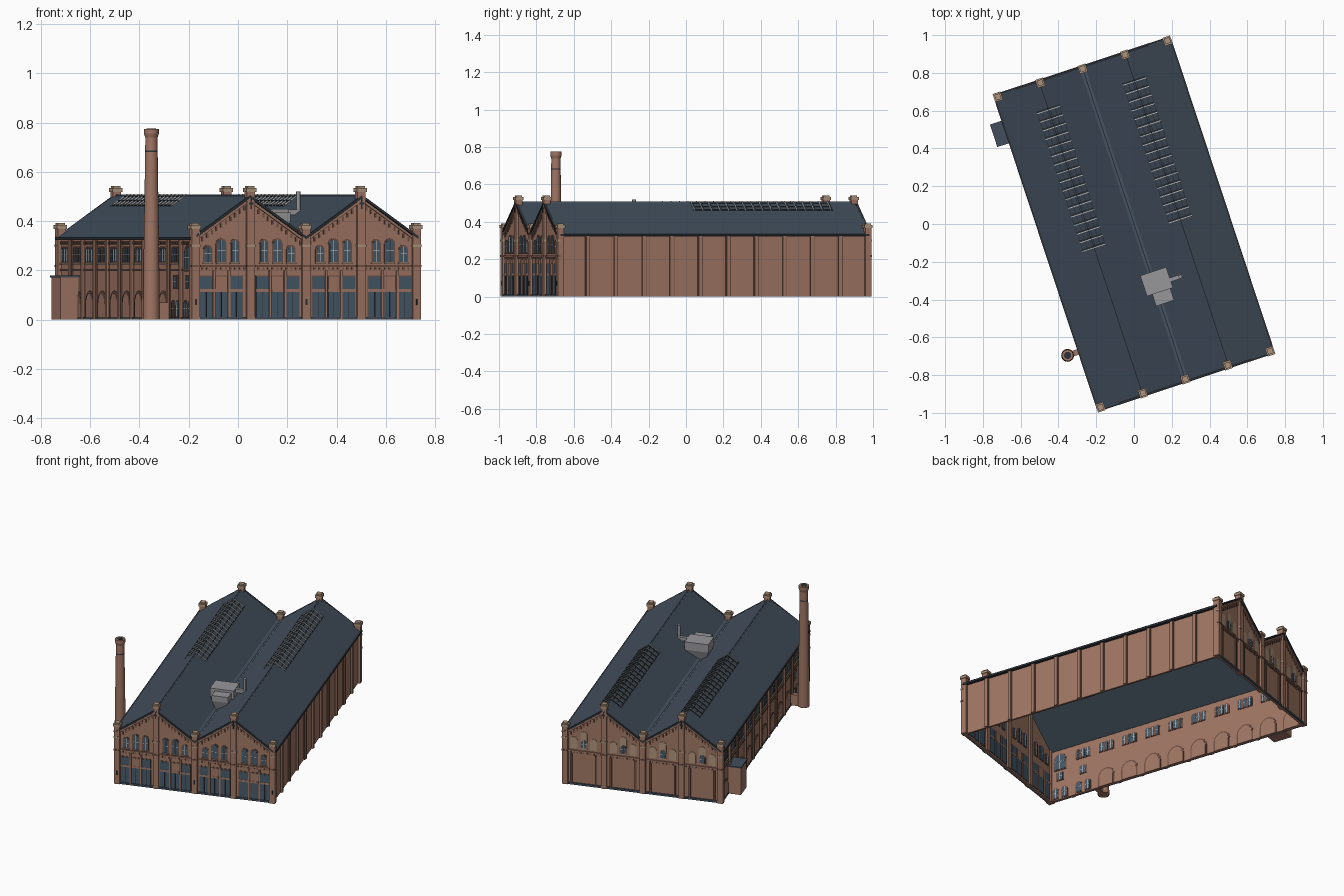
import bpy, bmesh, math
from mathutils import Matrix, Vector

if "Cube" in bpy.data.objects:
    bpy.data.objects.remove(bpy.data.objects["Cube"])

W, L, T = 0.475, 0.87, 0.012          # half width, half length, wall thickness
EAVE, RIDGE, RX = 0.33, 0.497, 0.24   # roof heights and ridge offset
TURN = Matrix.Rotation(math.radians(18.3), 4, 'Z')

COLOURS = {
    "brick": (0.352, 0.181, 0.127), "dark_brick": (0.17, 0.085, 0.06),
    "slate": (0.054, 0.076, 0.107), "light_slate": (0.078, 0.108, 0.15),
    "dark_trim": (0.025, 0.03, 0.037), "glass": (0.062, 0.10, 0.14),
    "stone": (0.42, 0.29, 0.20), "white": (0.70, 0.71, 0.70),
    "metal": (0.31, 0.31, 0.33),
}
MATS = {}
for n, c in COLOURS.items():
    MATS[n] = bpy.data.materials.new(n)
    MATS[n].diffuse_color = (*c, 1)
parts = {}


def solid(part, mat, ring_a, ring_b):
    """Closed solid between two matching rings of points."""
    bm = parts.setdefault((part, mat), bmesh.new())
    a = [bm.verts.new(p) for p in ring_a]
    b = [bm.verts.new(p) for p in ring_b]
    n = len(a)
    faces = [bm.faces.new(a), bm.faces.new(b[::-1])]
    faces += [bm.faces.new((a[i], b[i], b[(i + 1) % n], a[(i + 1) % n])) for i in range(n)]
    bmesh.ops.recalc_face_normals(bm, faces=faces)


def box(part, mat, x0, x1, y0, y1, z0, z1):
    ring = [(x0, y0), (x1, y0), (x1, y1), (x0, y1)]
    solid(part, mat, [(x, y, z0) for x, y in ring], [(x, y, z1) for x, y in ring])


def place(side, s, z, d):
    return {"front": (s, -L - d, z), "back": (s, L + d, z),
            "left": (-W - d, s, z), "right": (W + d, s, z)}[side]


def slab(part, mat, side, pts, d0, d1):
    solid(part, mat, [place(side, s, z, d0) for s, z in pts], [place(side, s, z, d1) for s, z in pts])


def rect(s, z0, z1, w):
    return [(s - w / 2, z0), (s + w / 2, z0), (s + w / 2, z1), (s - w / 2, z1)]


def arch(s, z0, z1, w):
    r = w / 2
    return [(s - r, z0), (s + r, z0)] + [
        (s + r * math.cos(math.pi * i / 8), z1 - r + r * math.sin(math.pi * i / 8)) for i in range(9)]


def plate(part, mat, side, pts, d):
    """Thin plate on the outer and on the inner wall surface."""
    slab(part, mat, side, pts, -0.001, d)
    slab(part, mat, side, pts, -T + 0.001, -T - d)


def window(part, side, s, z0, z1, w, shape=arch, surround="dark_brick", bars=True):
    plate(part + "_surrounds", surround, side, shape(s, z0 - 0.005, z1 + 0.006, w + 0.012), 0.003)
    plate(part + "_panes", "glass", side, shape(s, z0, z1, w), 0.005)
    if bars:
        plate(part + "_bars", "white", side, rect(s, z0, z1, 0.002), 0.006)
        plate(part + "_bars", "white", side, rect(s, (z0 + z1) / 2, (z0 + z1) / 2 + 0.002, w), 0.006)


def roof_z(s):
    return RIDGE - abs(abs(s) - RX) * (RIDGE - EAVE) / RX


# Gable walls and side walls
for side in ("front", "back"):
    prof = [(-W, 0), (W, 0), (W, EAVE), (RX, RIDGE), (0, EAVE), (-RX, RIDGE), (-W, EAVE)]
    slab(side + "_wall", "brick", side, prof, -T, 0)
for side in ("left", "right"):
    slab(side + "_wall", "brick", side, [(-L, 0), (L, 0), (L, EAVE), (-L, EAVE)], -T, 0)

# Twin pitched roof with ridge and valley strips
top = [(-W - 0.012, EAVE - 0.003), (-RX, RIDGE), (0, EAVE), (RX, RIDGE), (W + 0.012, EAVE - 0.003)]
prof = [(x, z + 0.008) for x, z in top] + [(x, z - 0.004) for x, z in top[::-1]]
solid("roof", "slate", [(x, -L - 0.006, z) for x, z in prof], [(x, L + 0.006, z) for x, z in prof])
for x, w in ((-RX, 0.004), (RX, 0.004), (0, 0.014)):
    strip = [(x - w, roof_z(x - w) + 0.009), (x, roof_z(x) + 0.0105), (x + w, roof_z(x + w) + 0.009)]
    strip += [(p, z - 0.004) for p, z in strip[::-1]]
    solid("roof_strips", "light_slate", [(p, -L, z) for p, z in strip], [(p, L, z) for p, z in strip])

# Gable trim: verge, corbel course, dentils, piers with caps
for side in ("front", "back"):
    for k in (-2, -1, 0, 1):
        a, b = k * RX, (k + 1) * RX
        za, zb = roof_z(a), roof_z(b)
        for off, h, d, mat, name in ((0.0, 0.012, 0.014, "dark_trim", "verge"),
                                     (-0.014, 0.012, 0.008, "brick", "corbel_course")):
            slab(side + "_" + name, mat, side,
                 [(a, za + off - 0.003), (b, zb + off - 0.003), (b, zb + off + h - 0.003), (a, za + off + h - 0.003)], 0, d)
        for i in range(1, 12):
            s = a + RX * i / 12
            z = roof_z(s) - 0.03
            slab(side + "_dentils", "dark_brick", side, rect(s, z - 0.010, z + 0.008, 0.008), 0, 0.005)
            slab(side + "_dentils", "dark_brick", side, rect(s, 0.203, 0.212, 0.008), 0, 0.005)
        mid = (a + b) / 2
        slab(side + "_string_course", "brick", side, rect(mid, 0.213, 0.221, RX), 0, 0.007)
        slab(side + "_plinth", "slate", side, rect(mid, 0, 0.012, RX), 0, 0.009)
    for k in range(-2, 3):
        s = k * RX * 0.985
        h = 0.53 if k % 2 else 0.38
        slab(side + "_piers", "brick", side, rect(s, 0, h, 0.034), -0.022, 0.014)
        slab(side + "_pier_caps", "stone", side, rect(s, h - 0.012, h + 0.004, 0.043), -0.027, 0.018)
        slab(side + "_pier_caps", "stone", side, rect(s, h + 0.004, h + 0.012, 0.03), -0.02, 0.011)
        for z in (0.295, 0.213):
            slab(side + "_pier_bands", "stone" if z > 0.25 else "dark_brick", side,
                 rect(s, z, z + 0.01, 0.038), 0, 0.016)
        if k % 2:
            for z, w, dz in ((0.45, 0.006, 0.045), (0.468, 0.02, 0.008)):
                slab(side + "_wall_anchors", "dark_trim", side, rect(s, z, z + dz, w), 0.013, 0.017)
        elif side == "front":
            slab("front_pier_anchors", "dark_trim", side, rect(s, 0.06, 0.085, 0.008), 0.013, 0.017)

# Front openings: three tall bays below and three arched windows above per half gable
for k in range(4):
    mid = (k - 1.5) * RX
    inner = 1 if k % 2 == 0 else -1       # direction toward the ridge
    for j, w in ((-1, 0.054), (0, 0.046), (1, 0.054)):
        s = mid + j * 0.064
        plate("front_bay_surrounds", "dark_brick", "front", rect(s, 0.012, 0.18, w + 0.006), 0.002)
        plate("front_lintels", "brick", "front", rect(s, 0.112, 0.124, w + 0.004), 0.005)
        plate("front_doors", "glass", "front", rect(s, 0.012, 0.112, w), 0.004)
        if j:
            plate("front_upper_lights", "glass", "front", rect(s, 0.124, 0.175, w), 0.004)
        else:
            plate("front_brick_panels", "brick", "front", rect(s, 0.124, 0.175, w), 0.004)
        slab("front_door_posts", "dark_trim", "front", rect(s, 0.012, 0.112, 0.002), 0.003, 0.006)
        z1 = 0.31 + 0.012 * j * inner + (0.015 if j == 0 else 0)
        window("front_arched_window", "front", mid + j * 0.058, 0.235, z1, 0.034 if j == 0 else 0.028)
        slab("front_sills", "stone", "front", rect(mid + j * 0.058, 0.227, 0.233, 0.042), 0, 0.008)
    for j in (-0.5, 0.5):
        slab("front_thin_piers", "brick", "front", rect(mid + j * 0.064, 0, 0.2, 0.009), 0, 0.009)

# Back: blind lower wall with thin piers, stone niches around one window above
for k in range(4):
    mid = (k - 1.5) * RX
    for j in (-0.5, 0.5):
        slab("back_thin_piers", "dark_brick", "back", rect(mid + j * 0.15, 0, 0.2, 0.012), 0, 0.008)
    for j in (-1, 0, 1):
        z1 = 0.345 if j == 0 else 0.305
        plate("back_niches", "stone", "back", arch(mid + j * 0.06, 0.232, z1, 0.042), 0.003)
    window("back_arched_window", "back", mid, 0.24, 0.29, 0.032, surround="dark_brick")

# Side piers, gutters and courses
N = 11
step = 2 * L / N
for side in ("left", "right"):
    for i in range(1, N):
        y = -L + i * step
        slab(side + "_piers", "brick", side, rect(y, 0, EAVE - 0.006, 0.02), 0, 0.012)
        for e in (-0.0115, 0.0115):
            slab(side + "_pier_edges", "dark_brick", side, rect(y + e, 0, EAVE - 0.006, 0.003), 0, 0.006)
    slab(side + "_gutter", "dark_trim", side, rect(0, EAVE - 0.006, EAVE + 0.006, 2 * L), 0, 0.02)
    for e in (-1, 1):
        slab(side + "_corner_piers", "brick", side, rect(e * (L - 0.004), 0, 0.378, 0.034), -0.02, 0.012)

# Left wall: triple arched windows above, blind arches and small openings below
for i in range(N):
    y = -L + (i + 0.5) * step
    if i == 0:
        window("left_end_window", "left", y, 0.20, 0.30, 0.075)
    else:
        for j in (-1, 0, 1):
            window("left_upper_window", "left", y + j * 0.033, 0.235, 0.292, 0.023)
        slab("left_sills", "stone", "left", rect(y, 0.225, 0.231, 0.11), 0, 0.008)
    if i < 2:
        for j in (-1, 1):
            window("left_lower_window", "left", y + j * 0.03, 0.012, 0.075, 0.032)
        window("left_middle_window", "left", y, 0.13, 0.175, 0.04, rect)
    else:
        plate("left_arch_rings", "dark_brick", "left", arch(y, 0, 0.118, 0.112), 0.003)
        plate("left_arch_infill", "brick", "left", arch(y, 0, 0.108, 0.092), 0.005)
    for j in range(-3, 4):
        slab("left_dentils", "dark_brick", "left", rect(y + j * 0.02, 0.306, 0.318, 0.009), 0, 0.007)
slab("left_string_course", "dark_brick", "left", rect(0, 0.198, 0.206, 2 * L), 0, 0.006)
slab("left_plinth", "slate", "left", rect(0, 0, 0.01, 2 * L), 0, 0.007)

# Ridge skylights: glazed rails with thin white bars straddling each ridge
for c in (-RX, RX):
    for sgn in (-1, 1):
        def across(x0, x1, y0, y1, lift, mat, part):
            ring = [(c + sgn * x0, y0), (c + sgn * x1, y0), (c + sgn * x1, y1), (c + sgn * x0, y1)]
            solid(part, mat, [(x, y, roof_z(x) + 0.007) for x, y in ring],
                  [(x, y, roof_z(x) + lift) for x, y in ring])
        for x in (0.008, 0.034, 0.06):
            across(x, x + 0.003, -0.06, 0.72, 0.012, "dark_trim", "skylight_rails")
        for i in range(17):
            y = -0.055 + i * 0.048
            across(0, 0.064, y, y + 0.004, 0.014, "white", "skylight_bars")
            across(0, 0.064, y + 0.006, y + 0.014, 0.012, "dark_trim", "skylight_frames")

# Ventilation unit in the valley with tapered base, duct and stack
for x0, x1, y0, y1, zt in ((-0.055, 0.09, -0.385, -0.27, 0.45), (-0.025, 0.075, -0.45, -0.38, 0.435)):
    m = 0.02
    solid("ventilation_base", "metal",
          [(x0 + m, y0 + m, 0.335), (x1 - m, y0 + m, 0.335), (x1 - m, y1 - m, 0.335), (x0 + m, y1 - m, 0.335)],
          [(x0, y0, 0.40), (x1, y0, 0.40), (x1, y1, 0.40), (x0, y1, 0.40)])
    box("ventilation_unit", "metal", x0, x1, y0, y1, 0.40, zt)
box("ventilation_duct", "metal", 0.085, 0.15, -0.352, -0.33, 0.425, 0.447)


def tube(part, mat, x, y, rings, n=24):
    def circ(r, z):
        return [(x + r * math.cos(2 * math.pi * i / n), y + r * math.sin(2 * math.pi * i / n), z) for i in range(n)]
    for (r0, z0), (r1, z1) in zip(rings, rings[1:]):
        solid(part, mat, circ(r0, z0), circ(r1, z1))


tube("ventilation_stack", "metal", 0.145, -0.341, [(0.01, 0.425), (0.01, 0.52)], 12)

# Free-standing chimney with bands, flared crown and flue link
cx, cy = -0.552, -0.55
tube("chimney_shaft", "brick", cx, cy, [(0.034, 0), (0.031, 0.3), (0.0245, 0.745)])
tube("chimney_crown", "brick", cx, cy, [(0.025, 0.74), (0.030, 0.755), (0.030, 0.775)])
tube("chimney_mouth", "dark_trim", cx, cy, [(0.019, 0.77), (0.019, 0.7765)])
for z in (0.17, 0.3, 0.42, 0.56, 0.68, 0.74):
    r = 0.0335 - 0.0115 * z
    tube("chimney_bands", "dark_trim", cx, cy, [(r, z), (r, z + 0.006)])
box("flue_link", "brick", cx, -W, cy - 0.015, cy + 0.015, 0, 0.07)

# Lean-to annex with slate lid
box("annex", "brick", -0.555, -W, 0.618, 0.735, 0, 0.172)
box("annex_lid", "slate", -0.559, -W, 0.614, 0.739, 0.172, 0.18)

# Turn every part into an object
for (part, mat), bm in parts.items():
    bm.transform(TURN)
    me = bpy.data.meshes.new(part)
    bm.to_mesh(me)
    bm.free()
    me.materials.append(MATS[mat])
    ob = bpy.data.objects.new(part, me)
    bpy.context.collection.objects.link(ob)
    if part.startswith("chimney") or part == "ventilation_stack":
        bpy.context.view_layer.objects.active = ob
        ob.select_set(True)
        bpy.ops.object.shade_smooth_by_angle()
        ob.select_set(False)

for m in bpy.data.materials:
    if m.users and not m.is_grease_pencil:
        m.use_nodes = True
        m.node_tree.nodes["Principled BSDF"].inputs["Base Color"].default_value = m.diffuse_color
